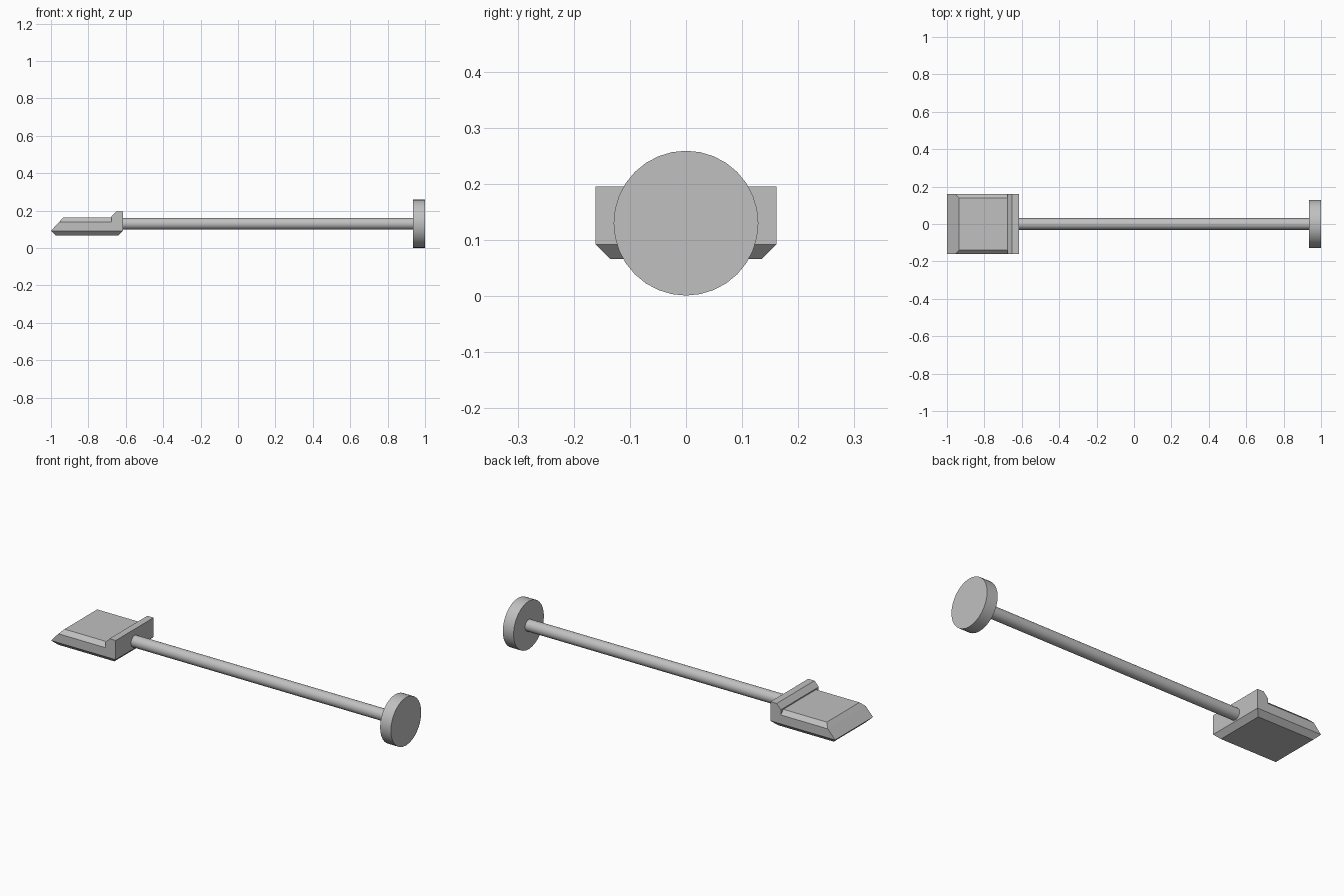
import bpy
import bmesh
from math import radians, pi
from mathutils import Matrix

cube = bpy.data.objects.get("Cube")
if cube:
    bpy.data.objects.remove(cube)

grey = bpy.data.materials.new("plain_grey")
grey.use_nodes = True
colour = (0.53, 0.53, 0.53, 1)
grey.diffuse_color = colour
grey.node_tree.nodes["Principled BSDF"].inputs["Base Color"].default_value = colour

AXIS_Z = 0.13
HALF = 0.161      # half width of the blade
INSET = 0.026     # chamfer size


def make_object(name, bm):
    bmesh.ops.recalc_face_normals(bm, faces=bm.faces)
    mesh = bpy.data.meshes.new(name)
    bm.to_mesh(mesh)
    bm.free()
    mesh.materials.append(grey)
    obj = bpy.data.objects.new(name, mesh)
    bpy.context.collection.objects.link(obj)
    return obj


def activate(obj):
    bpy.ops.object.select_all(action="DESELECT")
    obj.select_set(True)
    bpy.context.view_layer.objects.active = obj


def rod(name, radius, x0, x1, sides):
    """Cylinder lying along x."""
    bm = bmesh.new()
    place = Matrix.Translation(((x0 + x1) / 2, 0, AXIS_Z)) @ Matrix.Rotation(pi / 2, 4, "Y")
    bmesh.ops.create_cone(bm, cap_ends=True, segments=sides, radius1=radius,
                          radius2=radius, depth=x1 - x0, matrix=place)
    obj = make_object(name, bm)
    activate(obj)
    bpy.ops.object.shade_smooth_by_angle(angle=radians(30))
    return obj


# Blade: stacked rectangles (x start, x end, half width, z) wrapped in a hull
bm = bmesh.new()
for x0, x1, half, z in ((-1 + INSET, -0.615 - INSET, HALF - INSET, 0.066),
                        (-1, -0.615, HALF, 0.092),
                        (-0.956, -0.615, HALF, 0.14),
                        (-0.935, -0.64, HALF - 0.022, 0.162)):
    for x in (x0, x1):
        for y in (-half, half):
            bm.verts.new((x, y, z))
bmesh.ops.convex_hull(bm, input=bm.verts)
bmesh.ops.dissolve_limit(bm, angle_limit=radians(1), verts=bm.verts, edges=bm.edges)
blade = make_object("blade", bm)

# Raised lip across the back of the blade
bm = bmesh.new()
profile = [(-0.615, 0.14), (-0.615, 0.195), (-0.652, 0.195), (-0.677, 0.168), (-0.677, 0.14)]
face = bm.faces.new([bm.verts.new((x, -HALF, z)) for x, z in profile])
side = bmesh.ops.extrude_face_region(bm, geom=[face])
bmesh.ops.translate(bm, vec=(0, 2 * HALF, 0),
                    verts=[v for v in side["geom"] if isinstance(v, bmesh.types.BMVert)])
lip = make_object("blade_lip", bm)

# Join the lip to the blade as one solid
union = blade.modifiers.new("join_lip", "BOOLEAN")
union.operation = "UNION"
union.solver = "EXACT"
union.object = lip
activate(blade)
bpy.ops.object.modifier_apply(modifier=union.name)
bpy.data.objects.remove(lip)

bm = bmesh.new()
bm.from_mesh(blade.data)
bmesh.ops.remove_doubles(bm, verts=bm.verts, dist=0.0001)
bmesh.ops.dissolve_limit(bm, angle_limit=radians(1), verts=bm.verts, edges=bm.edges)
bm.to_mesh(blade.data)
bm.free()

# Shaft and end disc
rod("shaft", 0.031, -0.63, 0.95, 32)
rod("end_disc", 0.129, 0.936, 1.0, 32)
